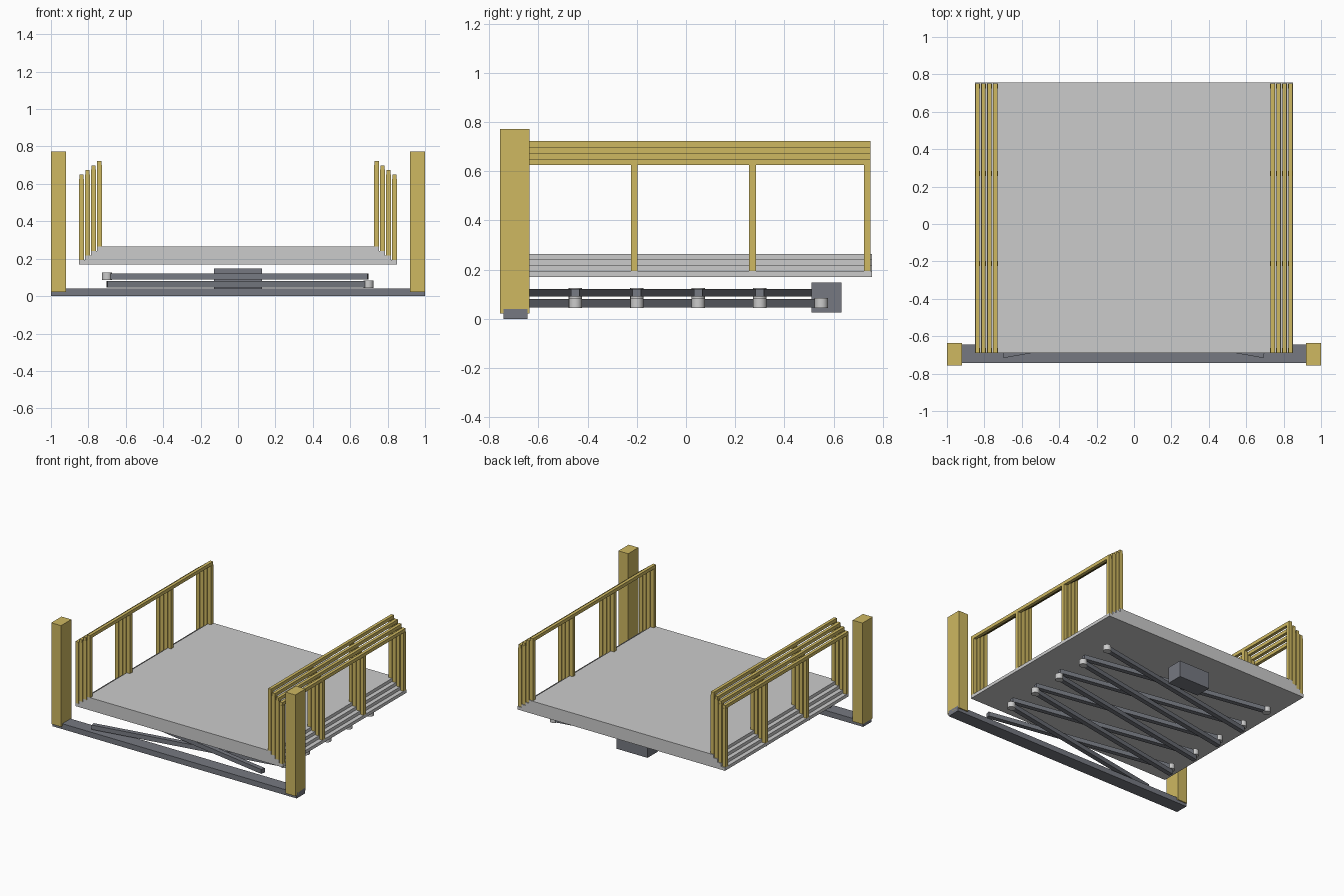
import bpy, math

if "Cube" in bpy.data.objects:
    bpy.data.objects.remove(bpy.data.objects["Cube"])


def material(name, rgb):
    m = bpy.data.materials.new(name)
    m.diffuse_color = (*rgb, 1)
    m.use_nodes = True
    m.node_tree.nodes["Principled BSDF"].inputs["Base Color"].default_value = m.diffuse_color
    return m


YELLOW = material("safety_yellow", (0.62, 0.48, 0.12))
STEEL = material("dark_steel", (0.18, 0.19, 0.22))


def box(name, x, y, z, mat=None):
    """Box from (min, max) ranges."""
    bpy.ops.mesh.primitive_cube_add(size=1, location=[(a + b) / 2 for a, b in (x, y, z)])
    o = bpy.context.object
    o.name = name
    o.scale = [b - a for a, b in (x, y, z)]
    bpy.ops.object.transform_apply(location=False, rotation=False, scale=True)
    if mat:
        o.data.materials.append(mat)
    return o


def bar(name, p, q, z, width=0.034):
    """Flat scissor arm between two plan points."""
    dx, dy = q[0] - p[0], q[1] - p[1]
    h, w = math.hypot(dx, dy) / 2, width / 2
    o = box(name, (-h, h), (-w, w), z, STEEL)
    o.location.x, o.location.y = (p[0] + q[0]) / 2, (p[1] + q[1]) / 2
    o.rotation_euler.z = math.atan2(dy, dx)


def roller(name, x, y, z):
    bpy.ops.mesh.primitive_cylinder_add(vertices=16, radius=0.027, depth=0.04, location=(x, y, z))
    bpy.context.object.name = name
    bpy.ops.object.shade_smooth_by_angle()


# Fixed front frame: sill beam and two posts
box("sill_beam", (-1, 1), (-0.742, -0.645), (0, 0.04), STEEL)
for side, s in (("left", -1), ("right", 1)):
    x = sorted((s * 0.92, s * 1.0))
    box(f"end_post_{side}", x, (-0.757, -0.637), (0.022, 0.772), YELLOW)

# Four nested deck plates, each with a guard rail on both sides
for i in range(4):
    half, z0 = 0.85 - 0.0317 * i, 0.17 + 0.0235 * i
    top = z0 + 0.0235
    box(f"deck_plate_{i}", (-half, half), (-0.69, 0.757), (z0, top))
    for side, s in (("left", -1), ("right", 1)):
        cx = s * (half - 0.0135)
        rail_z = 0.625 + 0.0243 * i
        box(f"hand_rail_{side}_{i}", (cx - 0.0115, cx + 0.0115), (-0.69, 0.75),
            (rail_z, rail_z + 0.025), YELLOW)
        for j, y in enumerate((-0.677, -0.2105, 0.2705, 0.737)):
            box(f"rail_post_{side}_{i}_{j}", (cx - 0.0135, cx + 0.0135),
                (y - 0.0135, y + 0.0135), (top, rail_z + 0.002), YELLOW)

# Scissor linkage under the deck, with rollers at the outer joints
for i in range(5):
    y0, y1 = -0.7 + 0.25 * i, -0.45 + 0.25 * i
    bar(f"lower_arm_{i}", (-0.7, y0), (0.695, y1), (0.047, 0.08))
    bar(f"upper_arm_{i}", (0.695, y0), (-0.7, y1), (0.09, 0.122))
    roller(f"lower_roller_{i}", 0.697, y1, 0.064)
    roller(f"upper_roller_{i}", -0.7, y1, 0.105)

# Drive housing
box("drive_housing", (-0.127, 0.127), (0.51, 0.632), (0.025, 0.147), STEEL)
